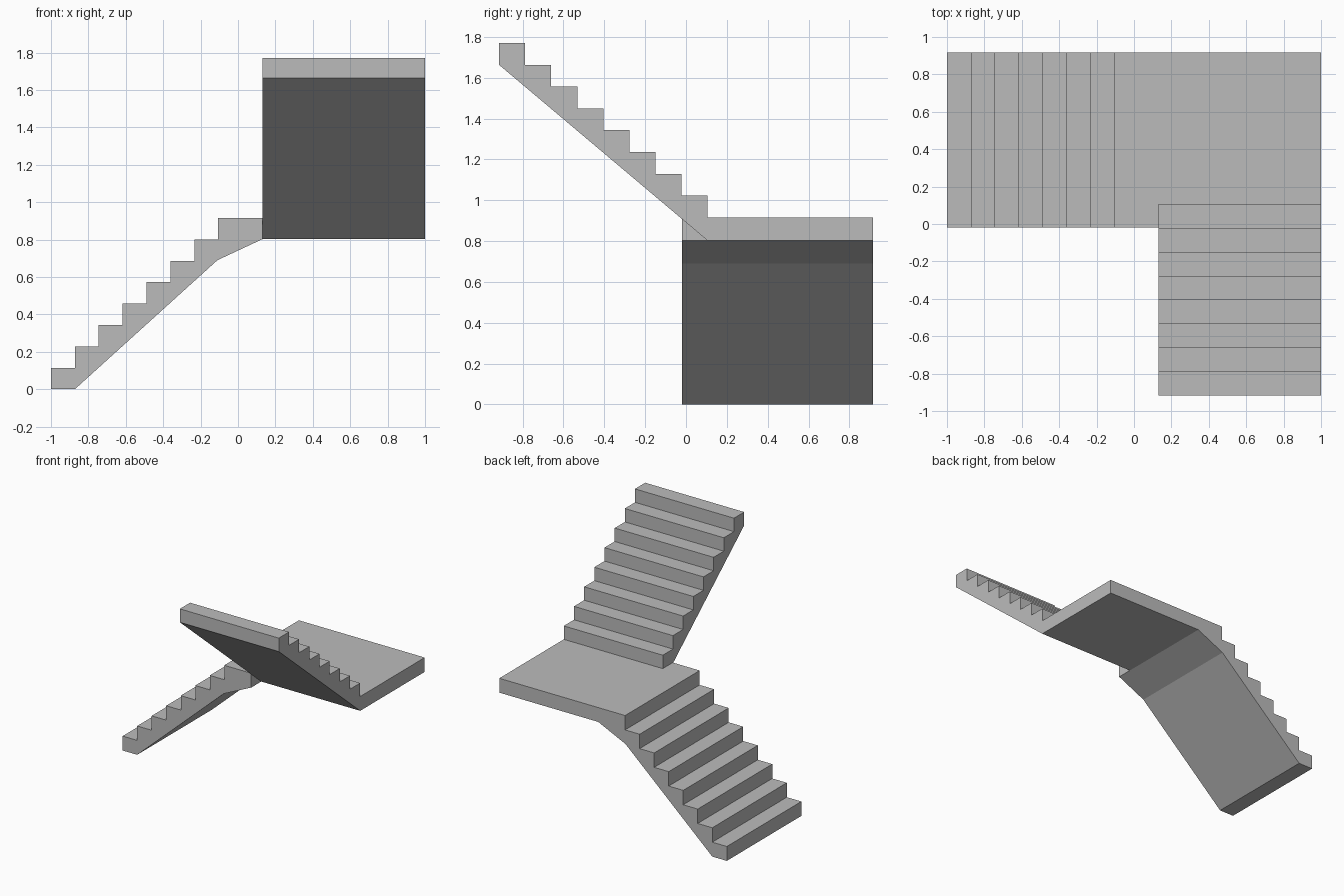
import bpy
import bmesh
from mathutils import Vector

cube = bpy.data.objects.get("Cube")
if cube:
    bpy.data.objects.remove(cube, do_unlink=True)

STEPS = 8
RUN = 0.1277          # tread depth
LANDING_TOP, LANDING_BASE = 0.916, 0.802
INNER_X = 0.13        # inner side of the upper flight
FRONT_Y, BACK_Y = -0.02, 0.916
JOIN_Y = 0.106        # where the upper flight leaves the landing
TOP = 1.77

concrete = bpy.data.materials.new("concrete grey")
concrete.use_nodes = True
grey = (0.5, 0.5, 0.5, 1)
concrete.diffuse_color = grey
concrete.node_tree.nodes["Principled BSDF"].inputs["Base Color"].default_value = grey


def prism(name, outline, offset):
    """Extrude a closed 3D outline along an offset vector."""
    bm = bmesh.new()
    face = bm.faces.new([bm.verts.new(p) for p in outline])
    extruded = bmesh.ops.extrude_face_region(bm, geom=[face])
    verts = [v for v in extruded["geom"] if isinstance(v, bmesh.types.BMVert)]
    bmesh.ops.translate(bm, verts=verts, vec=Vector(offset))
    bmesh.ops.recalc_face_normals(bm, faces=bm.faces)
    mesh = bpy.data.meshes.new(name)
    bm.to_mesh(mesh)
    bm.free()
    mesh.materials.append(concrete)
    obj = bpy.data.objects.new(name, mesh)
    bpy.context.collection.objects.link(obj)
    return obj


def stair_line(start, base, rise):
    """Zigzag of (distance, height) points: riser, then tread."""
    points = []
    for i in range(STEPS):
        d = start + i * RUN
        points += [(d, base + i * rise), (d, base + (i + 1) * rise)]
    return points


# Lower flight and landing, as one slab running along x
profile = stair_line(-1, 0, LANDING_TOP / STEPS)
profile += [(1, LANDING_TOP), (1, LANDING_BASE), (INNER_X, LANDING_BASE),
            (-0.11, 0.69), (RUN - 1, 0)]
lower = prism("lower_flight_and_landing",
              [(x, FRONT_Y, z) for x, z in profile], (0, BACK_Y - FRONT_Y, 0))

# Notch in the landing where the upper flight joins
notch = prism("landing_notch_cutter",
              [(INNER_X, -0.5, 0.5), (2, -0.5, 0.5),
               (2, JOIN_Y, 0.5), (INNER_X, JOIN_Y, 0.5)], (0, 0, 1))
notch.hide_render = True
cut = lower.modifiers.new("notch", 'BOOLEAN')
cut.operation = 'DIFFERENCE'
cut.solver = 'EXACT'
cut.object = notch
bpy.context.view_layer.objects.active = lower
bpy.ops.object.modifier_apply(modifier=cut.name)
bpy.data.objects.remove(notch, do_unlink=True)

# Upper flight, climbing toward the front
rise = (TOP - LANDING_TOP) / STEPS
profile = stair_line(-JOIN_Y, LANDING_TOP, rise)
profile[0] = (-JOIN_Y, LANDING_BASE)
profile += [(BACK_Y, TOP), (BACK_Y, TOP - rise)]
prism("upper_flight",
      [(INNER_X, -d, z) for d, z in profile], (1 - INNER_X, 0, 0))
